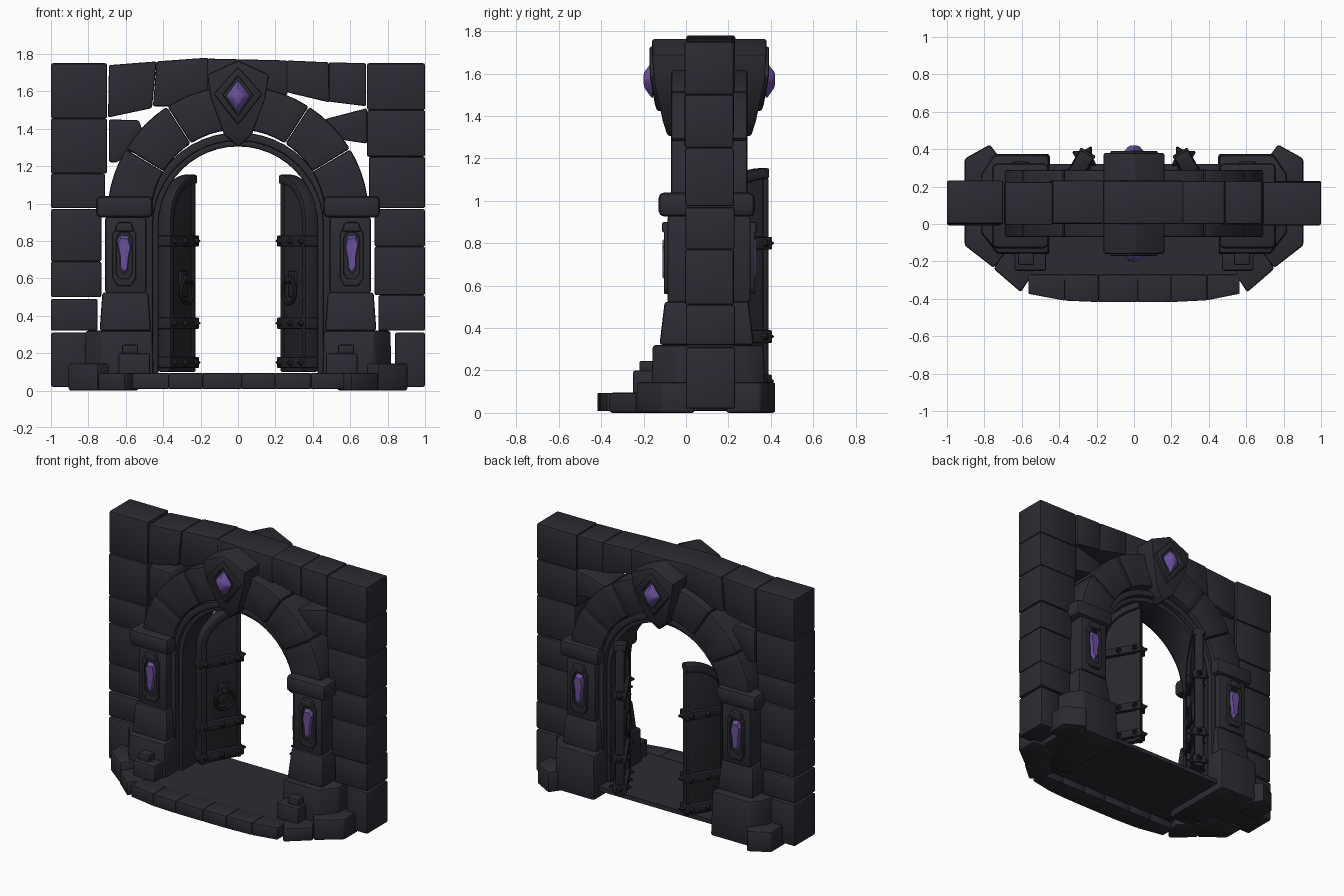
import bpy, bmesh, math, random
from mathutils import Matrix, Vector

if "Cube" in bpy.data.objects:
    bpy.data.objects.remove(bpy.data.objects["Cube"])

random.seed(4)
MID = 0.11  # depth of the wall centre; front and back mirror about it


def material(name, rgb):
    m = bpy.data.materials.new(name)
    m.diffuse_color = (*rgb, 1)
    m.use_nodes = True
    m.node_tree.nodes["Principled BSDF"].inputs["Base Color"].default_value = m.diffuse_color
    return m


STONE = material("dark stone", (0.024, 0.024, 0.032))
DOOR = material("dark door wood", (0.021, 0.021, 0.027))
IRON = material("black iron", (0.018, 0.018, 0.023))
GEM = material("purple crystal", (0.14, 0.08, 0.32))


def finish(bm, name, mat, bevel=0.0, mx=False, my=False, xf=None):
    """Bevel the part, then make it with its left/right and front/back copies."""
    bmesh.ops.recalc_face_normals(bm, faces=bm.faces)
    if bevel:
        sharp = [e for e in bm.edges if e.calc_face_angle(0) > math.radians(35)]
        bmesh.ops.bevel(bm, geom=sharp, offset=bevel, segments=2, profile=0.5,
                        affect='EDGES', clamp_overlap=True)
    if xf:
        bm.transform(xf)
    for sx in ((1, -1) if mx else (1,)):
        for sy in ((1, -1) if my else (1,)):
            c = bm.copy()
            c.transform(Matrix.Translation((0, MID * (1 - sy), 0)) @ Matrix.Diagonal((sx, sy, 1, 1)))
            bmesh.ops.recalc_face_normals(c, faces=c.faces)
            me = bpy.data.meshes.new(name)
            c.to_mesh(me)
            c.free()
            me.materials.append(mat)
            bpy.context.collection.objects.link(bpy.data.objects.new(name, me))
    bm.free()


def prism(name, pts, d0, d1, mat=STONE, axis='y', taper=1.0, warp=None, **kw):
    """Extrude a profile (x,z along y, or x,y along z); taper scales the d1 end."""
    bm = bmesh.new()
    ca = sum(p[0] for p in pts) / len(pts)
    cb = sum(p[1] for p in pts) / len(pts)
    loops = []
    for d, s in ((d0, 1), (d1, taper)):
        row = [(ca + (a - ca) * s, cb + (b - cb) * s) for a, b in pts]
        loops.append([bm.verts.new((a, d, b) if axis == 'y' else (a, b, d)) for a, b in row])
    n = len(pts)
    bm.faces.new(loops[0])
    bm.faces.new(loops[1])
    for i in range(n):
        j = (i + 1) % n
        bm.faces.new((loops[0][i], loops[0][j], loops[1][j], loops[1][i]))
    if warp:
        for v in bm.verts:
            v.co = warp(v.co)
    finish(bm, name, mat, **kw)


def box(name, x0, x1, y0, y1, z0, z1, mat=STONE, **kw):
    prism(name, [(x0, y0), (x1, y0), (x1, y1), (x0, y1)], z0, z1, mat, axis='z', **kw)


def band(name, outer, inner, y0, y1, mat=STONE, closed=False, warp=None, **kw):
    """Strip between two x,z lines, extruded along y."""
    bm = bmesh.new()
    rows = [[bm.verts.new((p[0], y, p[1])) for y, p in ((y0, o), (y1, o), (y1, i), (y0, i))]
            for o, i in zip(outer, inner)]
    n = len(rows)
    for k in range(n if closed else n - 1):
        a, b = rows[k], rows[(k + 1) % n]
        for q in range(4):
            r = (q + 1) % 4
            bm.faces.new((a[q], a[r], b[r], b[q]))
    if not closed:
        bm.faces.new(rows[0])
        bm.faces.new(rows[-1])
    if warp:
        for v in bm.verts:
            v.co = warp(v.co)
    finish(bm, name, mat, **kw)


def arc(r, a0, a1, n, cz):
    angs = [math.radians(a0 + (a1 - a0) * i / n) for i in range(n + 1)]
    return [(r * math.cos(a), cz + r * math.sin(a)) for a in angs]


def scaled(pts, sx, sz, cx, cz):
    return [(cx + (x - cx) * sx, cz + (z - cz) * sz) for x, z in pts]


# wall side columns
left = [(.02, .31, .80), (.32, .49, .75), (.50, .69, .73), (.69, .97, .73),
        (.975, 1.16, .71), (1.16, 1.455, .70), (1.455, 1.75, .70)]
right = [(.02, .31, .84), (.32, .51, .75), (.51, .77, .73), (.77, .97, .73),
         (.975, 1.25, .70), (1.25, 1.5, .69), (1.5, 1.75, .69)]
for side, rows in ((-1, left), (1, right)):
    for z0, z1, x in rows:
        j = random.uniform(-.005, .005)
        box("wall_block", side * x, side * 1.0, -.003 + j, .228 + j, z0, z1, bevel=.01)
# wall top course and the odd blocks beside the arch
for q in ([(-.695, 1.46), (-.46, 1.51), (-.435, 1.76), (-.69, 1.74)],
          [(-.455, 1.52), (-.32, 1.52), (-.16, 1.58), (-.16, 1.78), (-.435, 1.76)],
          [(-.165, 1.58), (.265, 1.58), (.265, 1.765), (-.165, 1.775)],
          [(.26, 1.595), (.49, 1.54), (.485, 1.755), (.26, 1.765)],
          [(.485, 1.545), (.685, 1.52), (.685, 1.75), (.485, 1.755)],
          [(-.69, 1.22), (-.65, 1.22), (-.57, 1.27), (-.50, 1.36), (-.53, 1.445), (-.69, 1.45)],
          [(.49, 1.37), (.56, 1.34), (.69, 1.32), (.69, 1.51), (.46, 1.45)]):
    j = random.uniform(-.005, .005)
    prism("wall_top_block", q, -.003 + j, .228 + j, bevel=.01)

# arch stones
for a0, a1 in ((8, 31), (31.3, 57), (57.3, 84)):
    band("arch_stone", arc(.70, a0, a1, 4, .93), arc(.465, a0, a1, 4, .93),
         -.07, .29, bevel=.014, mx=True)

# door frame: stepped rings running down to the floor
for ro, ri, y0, y1 in ((.50, .455, -.04, .26), (.465, .425, -.005, .225)):
    o = [(ro, .08)] + arc(ro, 0, 180, 24, .88) + [(-ro, .08)]
    i = [(ri, .08)] + arc(ri, 0, 180, 24, .88) + [(-ri, .08)]
    band("door_frame", o, i, y0, y1, bevel=.01)


# keystone with diamond settings and crystals on both faces
def lean(c):
    k = 1 - .28 * (max(0, 1.62 - c.z) / .32) ** 1.7
    return Vector((c.x, MID + (c.y - MID) * k, c.z))


prism("keystone", [(0, 1.765), (.165, 1.69), (.145, 1.56), (.075, 1.37), (0, 1.30), (-.075, 1.37),
                   (-.145, 1.56), (-.165, 1.69)], -.16, .38, bevel=.012, warp=lean)
dia = [(0, 1.73), (.13, 1.585), (0, 1.42), (-.13, 1.585)]
band("keystone_setting", dia, scaled(dia, .62, .68, 0, 1.572), -.172, -.12,
     closed=True, warp=lean, bevel=.008, my=True)
prism("keystone_crystal", [(0, 1.668), (.072, 1.575), (0, 1.467), (-.072, 1.575)], -.155, -.2, GEM,
      taper=.4, bevel=.012, my=True)

# pillars: plinth, base, shaft, capital
prism("pillar_plinth", [(-.82, -.05), (-.73, -.165), (-.45, -.165), (-.45, .375), (-.75, .375), (-.82, .27)],
      .01, .32, axis='z', taper=.97, bevel=.014, mx=True)
box("pillar_base", -.74, -.465, -.125, .32, .32, .525, taper=.89, bevel=.014, mx=True)
box("pillar_shaft", -.71, -.49, -.088, .305, .52, .93, bevel=.014, mx=True)
box("pillar_capital", -.76, -.455, -.13, .325, .925, 1.04, bevel=.028, mx=True)
# pillar crystals in raised settings
cx = -.608
sett = [(-.67, .60), (-.645, .56), (-.57, .56), (-.546, .60), (-.546, .84), (-.57, .88), (-.645, .88), (-.67, .84)]
band("crystal_setting", sett, scaled(sett, .68, .76, cx, .72), -.104, -.07,
     closed=True, bevel=.007, mx=True, my=True)
prism("setting_cap", [(-.66, .85), (-.555, .85), (-.57, .90), (-.645, .90)], -.114, -.07,
      bevel=.012, mx=True, my=True)
prism("pillar_crystal", [(-.648, .80), (-.630, .835), (-.583, .83), (-.569, .77), (-.584, .70), (-.588, .64),
                         (-.61, .615), (-.633, .65), (-.633, .71)], -.08, -.11, GEM,
      taper=.8, mx=True, my=True)

# stepped stones around the plinths
box("step_stone", -.64, -.47, -.25, -.10, .05, .20, bevel=.012, mx=True)
box("small_step_stone", -.62, -.535, -.22, -.12, .19, .245, bevel=.01, mx=True)
for q, top in (([(-.55, -.28), (-.605, -.365), (-.75, -.24), (-.66, -.08), (-.53, -.2)], .095),
               ([(-.75, -.235), (-.905, -.115), (-.905, .04), (-.68, .04), (-.66, -.12)], .145),
               ([(-.905, .19), (-.905, .35), (-.77, .425), (-.70, .33), (-.70, .19)], .145)):
    prism("corner_stone", q, 0, top, axis='z', bevel=.012, mx=True)

# threshold: floor slab and the curved row of edge stones
box("floor_slab", -.55, .55, -.30, .32, .06, .09)
cuts = [-.565, -.37, -.19, .02, .2, .39, .565]


def edge_y(x):
    return -.418 + .045 * (abs(x) / .565) ** 4


for a, b in zip(cuts, cuts[1:]):
    prism("floor_edge_stone", [(a, edge_y(a)), (b, edge_y(b)), (b, -.27), (a, -.27)], .008, .094,
          axis='z', bevel=.006)

# doors, built flat (x = width, z = height) then swung open to the back
SWING = Matrix.Translation((-.395, .125, 0)) @ Matrix.Rotation(math.radians(60), 4, 'Z')
W = .29
dk = dict(mx=True, xf=SWING)
top = [(W - W * math.cos(t), .92 + .235 * math.sin(t)) for t in [math.pi / 2 * i / 10 for i in range(11)]]
inner = [(.045 + (W - .045) * (x / W), z - .05 * (z - .92) / .235) for x, z in top]
prism("door_panel", [(0, .1)] + top + [(W, .1)], -.02, .02, DOOR, bevel=.004, **dk)
band("door_rim", [(0, .1)] + top, [(.045, .1)] + inner, -.042, .042, DOOR, bevel=.012, **dk)
box("door_edge", W - .03, W, -.03, .03, .1, 1.11, DOOR, bevel=.008, **dk)
for z in (.15, .36, .80):
    box("door_strap", -.012, W + .012, -.046, .046, z - .03, z + .03, IRON, bevel=.008, **dk)
    spots = [(u, s * .055, Matrix.Rotation(-s * math.pi / 2, 4, 'X')) for u in (.03, .145, .26) for s in (1, -1)]
    spots += [(W + .025, 0, Matrix.Rotation(math.pi / 2, 4, 'Y'))]
    for u, v, rot in spots:
        bm = bmesh.new()
        bmesh.ops.create_cone(bm, cap_ends=True, segments=8, radius1=.024, radius2=.004, depth=.034)
        bm.transform(Matrix.Translation((u, v, z)) @ rot)
        finish(bm, "door_stud", IRON, **dk)
# ring handle on the front face
box("handle_plate", .125, .20, -.035, 0, .50, .64, IRON, bevel=.008, **dk)
box("handle_knuckle", .145, .18, -.06, -.03, .575, .615, IRON, bevel=.008, **dk)
bm = bmesh.new()
grid = [[bm.verts.new(((.065 + .011 * math.cos(b)) * math.cos(a) + .162, -.048 + .011 * math.sin(b),
                       (.065 + .011 * math.cos(b)) * math.sin(a) + .53))
         for b in [k * math.tau / 8 for k in range(8)]] for a in [k * math.tau / 20 for k in range(20)]]
for i in range(20):
    for j in range(8):
        i2, j2 = (i + 1) % 20, (j + 1) % 8
        bm.faces.new((grid[i][j], grid[i2][j], grid[i2][j2], grid[i][j2]))
finish(bm, "handle_ring", IRON, **dk)

# smooth shading with crisp edges
for o in bpy.context.scene.objects:
    o.select_set(True)
    bpy.context.view_layer.objects.active = o
bpy.ops.object.shade_smooth_by_angle(angle=math.radians(35))
